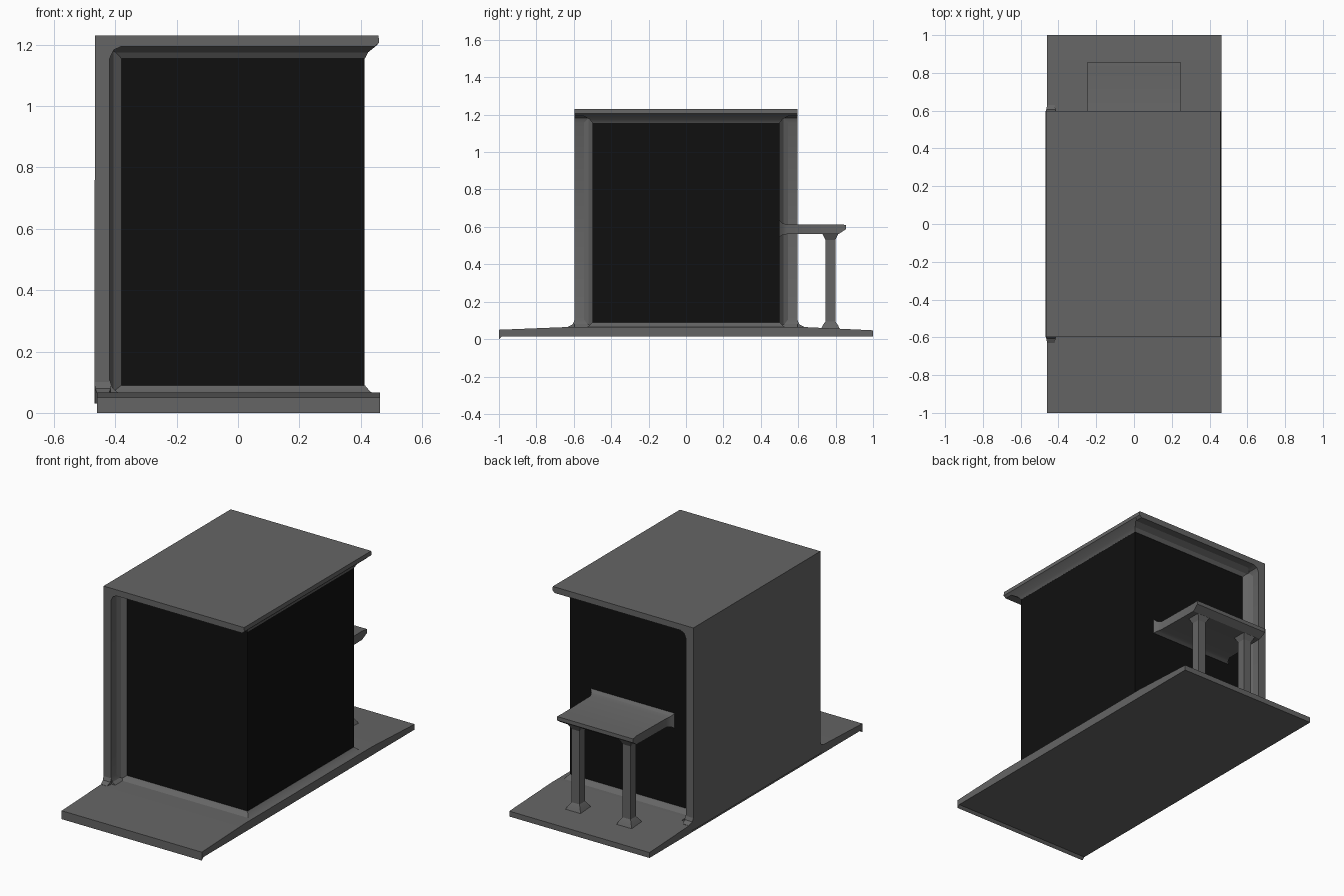
import bpy, bmesh
from math import radians

if "Cube" in bpy.data.objects:
    bpy.data.objects.remove(bpy.data.objects["Cube"])


def material(name, v):
    m = bpy.data.materials.new(name)
    m.diffuse_color = (v, v, v, 1)
    m.use_nodes = True
    m.node_tree.nodes["Principled BSDF"].inputs["Base Color"].default_value = m.diffuse_color
    return m


GREY = material("dark_grey", 0.13)
BLACK = material("black", 0.005)


def finish(name, bm, mat):
    bmesh.ops.recalc_face_normals(bm, faces=bm.faces)
    me = bpy.data.meshes.new(name)
    bm.to_mesh(me)
    bm.free()
    me.materials.append(mat)
    ob = bpy.data.objects.new(name, me)
    bpy.context.collection.objects.link(ob)
    bpy.ops.object.select_all(action='DESELECT')
    ob.select_set(True)
    bpy.context.view_layer.objects.active = ob
    bpy.ops.object.shade_smooth_by_angle(angle=radians(25))
    return ob


def skin(name, rings, mat):
    """Closed skin through a list of matching rings of points."""
    bm = bmesh.new()
    vs = [[bm.verts.new(p) for p in r] for r in rings]
    n = len(vs[0])
    for a, b in zip(vs, vs[1:]):
        for i in range(n):
            j = (i + 1) % n
            bm.faces.new((a[i], a[j], b[j], b[i]))
    bm.faces.new(vs[0])
    bm.faces.new(vs[-1])
    return finish(name, bm, mat)


def loft(name, axis, sections, mat):
    """Rectangles (position, a0, a1, b0, b1) lofted along an axis."""
    rings = []
    for t, a0, a1, b0, b1 in sections:
        ring = []
        for a, b in ((a0, b0), (a1, b0), (a1, b1), (a0, b1)):
            p = [a, b]
            p.insert(axis, t)
            ring.append(p)
        rings.append(ring)
    return skin(name, rings, mat)


# Base slab: side profile spanned across x
slab = [(-1, 0), (-0.985, 0.015), (1, 0.015), (1, 0.047), (0.6, 0.066),
        (-0.6, 0.066), (-1, 0.05)]
skin("base_slab", [[(x, y, z) for y, z in slab] for x in (-0.46, 0.462)], GREY)

# Left wall and roof as one bent panel with softened inner corners
frame = [(-0.468, 0.03), (-0.466, 1.23), (0.458, 1.23), (0.46, 1.206),
         (0.445, 1.194), (-0.38, 1.194), (-0.405, 1.183), (-0.418, 1.155),
         (-0.418, 0.105), (-0.408, 0.08), (-0.385, 0.062), (-0.385, 0.03)]
skin("wall_and_roof", [[(x, y, z) for x, z in frame] for y in (-0.597, 0.597)], GREY)

# Dark inner body
loft("inner_body", 2, [(0.05, -0.44, 0.413, -0.5, 0.5),
                       (1.21, -0.44, 0.413, -0.5, 0.5)], BLACK)

# Fillets where the body meets slab, roof and wall
loft("foot_fillet", 2, [(0.055, -0.44, 0.458, -0.55, 0.55),
                        (0.070, -0.44, 0.430, -0.52, 0.52),
                        (0.090, -0.44, 0.4135, -0.5005, 0.5005)], GREY)
loft("roof_fillet", 2, [(1.155, -0.44, 0.4135, -0.5005, 0.5005),
                        (1.175, -0.44, 0.424, -0.515, 0.515),
                        (1.200, -0.44, 0.455, -0.56, 0.56)], GREY)
loft("wall_fillet", 0, [(-0.425, -0.56, 0.56, 0.05, 1.21),
                        (-0.405, -0.52, 0.52, 0.05, 1.21),
                        (-0.380, -0.5005, 0.5005, 0.05, 1.21)], GREY)

# Small flares at the feet of the wall
for side, s in (("front", -1), ("back", 1)):
    loft(side + "_wall_foot", 1, [(s * 0.63, -0.46, -0.42, 0.03, 0.066),
                                  (s * 0.605, -0.465, -0.415, 0.03, 0.08),
                                  (s * 0.595, -0.467, -0.415, 0.03, 0.105)], GREY)

# Rear shelf, flared where it joins the body
loft("shelf", 1, [(0.49, -0.285, 0.285, 0.54, 0.645),
                  (0.515, -0.262, 0.262, 0.556, 0.62),
                  (0.54, -0.25, 0.25, 0.561, 0.613),
                  (0.815, -0.245, 0.245, 0.561, 0.613),
                  (0.855, -0.25, 0.25, 0.588, 0.611)], GREY)

# Shelf legs with flared ends
for side, s in (("left", -1), ("right", 1)):
    x, y = s * 0.168, 0.772
    loft(side + "_shelf_leg", 2,
         [(z, x - r, x + r, y - r, y + r) for z, r in
          ((0.05, 0.052), (0.072, 0.042), (0.095, 0.026),
           (0.53, 0.026), (0.55, 0.036), (0.57, 0.046))], GREY)
